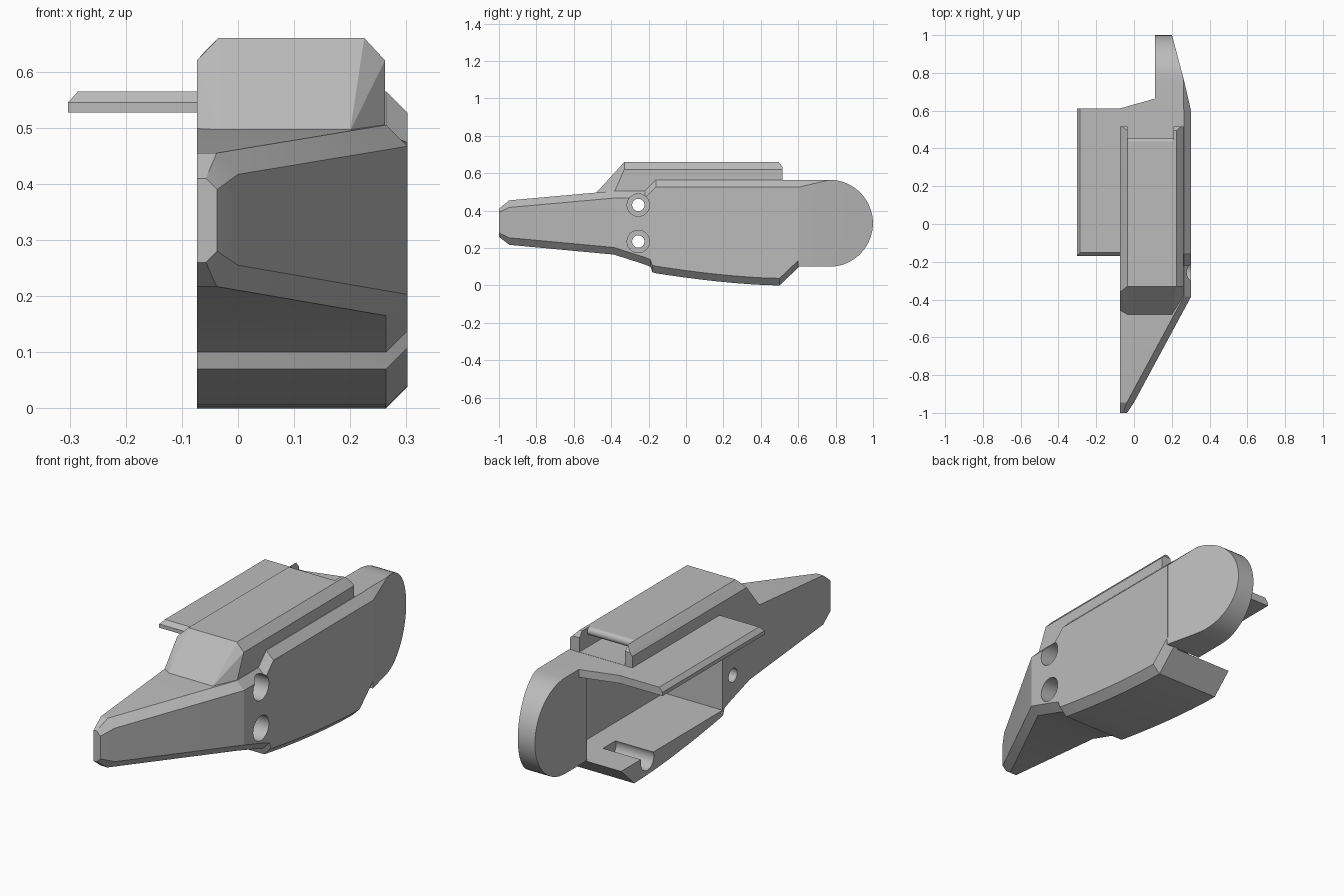
import bpy, bmesh, math
from mathutils import Matrix

if "Cube" in bpy.data.objects:
    bpy.data.objects.remove(bpy.data.objects["Cube"])

grey = bpy.data.materials.new("light_grey")
grey.use_nodes = True
grey.diffuse_color = (0.5, 0.5, 0.5, 1)
grey.node_tree.nodes["Principled BSDF"].inputs["Base Color"].default_value = (0.5, 0.5, 0.5, 1)

SPLIT, OUTER, EDGE = -0.073, 0.302, 0.262   # open side, outer side, bevel start
ROOF_LOW, ROOF = 0.527, 0.565


def finish(name, bm):
    bmesh.ops.recalc_face_normals(bm, faces=bm.faces[:])
    mesh = bpy.data.meshes.new(name)
    bm.to_mesh(mesh)
    bm.free()
    obj = bpy.data.objects.new(name, mesh)
    mesh.materials.append(grey)
    bpy.context.collection.objects.link(obj)
    return obj


def hull(name, points):
    bm = bmesh.new()
    for p in points:
        bm.verts.new(p)
    res = bmesh.ops.convex_hull(bm, input=bm.verts[:])
    junk = {g for g in res["geom_interior"] + res["geom_unused"] if isinstance(g, bmesh.types.BMVert)}
    bmesh.ops.delete(bm, geom=list(junk), context="VERTS")
    bmesh.ops.dissolve_limit(bm, angle_limit=0.01, verts=bm.verts[:], edges=bm.edges[:])
    return finish(name, bm)


def box(name, x, y, z):
    return hull(name, [(a, b, c) for a in x for b in y for c in z])


def rod(name, x0, x1, y, z, r):
    bm = bmesh.new()
    place = Matrix.Translation(((x0 + x1) / 2, y, z)) @ Matrix.Rotation(math.pi / 2, 4, "Y")
    bmesh.ops.create_cone(bm, cap_ends=True, segments=32, radius1=r, radius2=r,
                          depth=x1 - x0, matrix=place)
    return finish(name, bm)


def cut(target, cutters):
    bpy.context.view_layer.objects.active = target
    for c in cutters:
        c.hide_render = True
        mod = target.modifiers.new("cut", "BOOLEAN")
        mod.operation, mod.solver, mod.object = "DIFFERENCE", "EXACT", c
        bpy.ops.object.modifier_apply(modifier=mod.name)


def smooth(obj):
    bpy.ops.object.select_all(action="DESELECT")
    obj.select_set(True)
    bpy.context.view_layer.objects.active = obj
    bpy.ops.object.shade_smooth_by_angle(angle=math.radians(20))


# Shell and nose: bevelled sections (y, outer x, bottom, top, bevel)
stations = [(-1, -0.037, 0.26, 0.41, 0.02), (-0.945, 0.0, 0.217, 0.455, 0.038),
            (-0.385, OUTER, 0.165, 0.505, 0.038), (-0.22, OUTER, 0.112, 0.505, 0.038),
            (-0.19, OUTER, 0.1, 0.535, 0.038), (-0.18, OUTER, 0.07, 0.545, 0.038),
            (-0.16, OUTER, 0.065, ROOF, 0.038)]
for i in range(1, 9):   # gently curved belly
    t = i / 8
    stations.append((-0.16 + 0.66 * t, OUTER, 0.065 * (1 - t) ** 1.6, ROOF, 0.038))
stations.append((0.605, OUTER, 0.1, ROOF, 0.038))
bm = bmesh.new()
rings = []
for y, xo, lo, hi, c in stations:
    section = [(SPLIT, lo), (xo - c, lo), (xo, lo + c), (xo, hi - c), (xo - c, hi), (SPLIT, hi)]
    rings.append([bm.verts.new((x, y, z)) for x, z in section])
for a, b in zip(rings, rings[1:]):
    for i in range(6):
        j = (i + 1) % 6
        bm.faces.new((a[i], a[j], b[j], b[i]))
bm.faces.new(rings[0])
bm.faces.new(rings[-1])
shell = finish("shell", bm)

# Cavity, hinge channel and screw holes
cavity = box("cavity_cutter", (-0.5, 0.24), (-0.175, 0.9), (0.096, ROOF_LOW))
channel = rod("channel_cutter", -0.2, 0.13, 0.4, 0.075, 0.05)
channel_mouth = box("channel_mouth_cutter", (-0.2, 0.13), (0.4, 0.45), (0.08, 0.2))
cutters = [cavity, channel, channel_mouth]
for z in (0.235, 0.43):
    cutters.append(rod("screw_cutter", -0.3, 0.5, -0.255, z, 0.033))
    cutters.append(rod("counterbore_cutter", 0.15, 0.5, -0.255, z, 0.06))
cut(shell, cutters)
smooth(shell)

# Rounded tail paddle, tapering on its outer side
R, CY, CZ = 0.2325, 0.767, 0.3325
outline = [(0.6, 0.1), (0.6, ROOF)]
for i in range(33):
    a = -math.pi / 2 + math.pi * i / 32
    outline.append((CY + R * math.cos(a), CZ + R * math.sin(a)))
points = [(EDGE, 0.6, ROOF), (EDGE, CY, ROOF)]
for y, z in outline:
    xo = OUTER - max(0, y - 0.62) * 0.265
    points += [(0.11, y, z), (xo, y, min(z, ROOF - max(0, xo - EDGE)))]
paddle = hull("tail_paddle", points)
smooth(paddle)

# Side flange with bevelled edges, and the roof corner by the paddle
hull("side_flange", [(x, y, z) for y in (-0.17, 0.612)
                     for x, z in ((-0.303, ROOF_LOW), (-0.303, 0.545), (-0.05, ROOF_LOW), (-0.05, 0.545))]
     + [(x, y, ROOF) for x in (-0.285, -0.05) for y in (-0.152, 0.612)])
hull("roof_corner", [(x, y, z) for z in (ROOF_LOW, ROOF)
                     for x, y in ((SPLIT, 0.59), (SPLIT, 0.612), (0.05, 0.612), (0.115, 0.665), (0.115, 0.59))])

# Top rail with sloped, bevelled front
rail = hull("top_rail", [
    (-0.035, -0.33, 0.66), (0.225, -0.33, 0.66), (SPLIT, -0.36, 0.62), (EDGE, -0.33, 0.62),
    (-0.035, -0.48, 0.495), (0.2, -0.48, 0.495), (SPLIT, -0.46, 0.495), (EDGE, -0.385, 0.495)]
    + [(x, y, z) for x, y, z in ((-0.035, 0.495, 0.66), (0.225, 0.495, 0.66), (-0.06, 0.515, 0.635),
                                 (0.248, 0.515, 0.635), (SPLIT, 0.515, 0.62), (EDGE, 0.515, 0.62),
                                 (SPLIT, 0.515, 0.53), (EDGE, 0.515, 0.53))])
rear_gap = box("rear_gap_cutter", (-0.035, 0.21), (0.435, 0.7), (0.566, 0.8))
undercut = box("undercut_cutter", (-0.035, 0.21), (0.25, 0.7), (0.566, 0.62))
cut(rail, [cavity, rear_gap, undercut])

# Rounded lip at the rear of the rail top
rod("rail_lip", -0.035, 0.21, 0.435, 0.64, 0.02)

for c in cutters + [rear_gap, undercut]:
    bpy.data.objects.remove(c)
